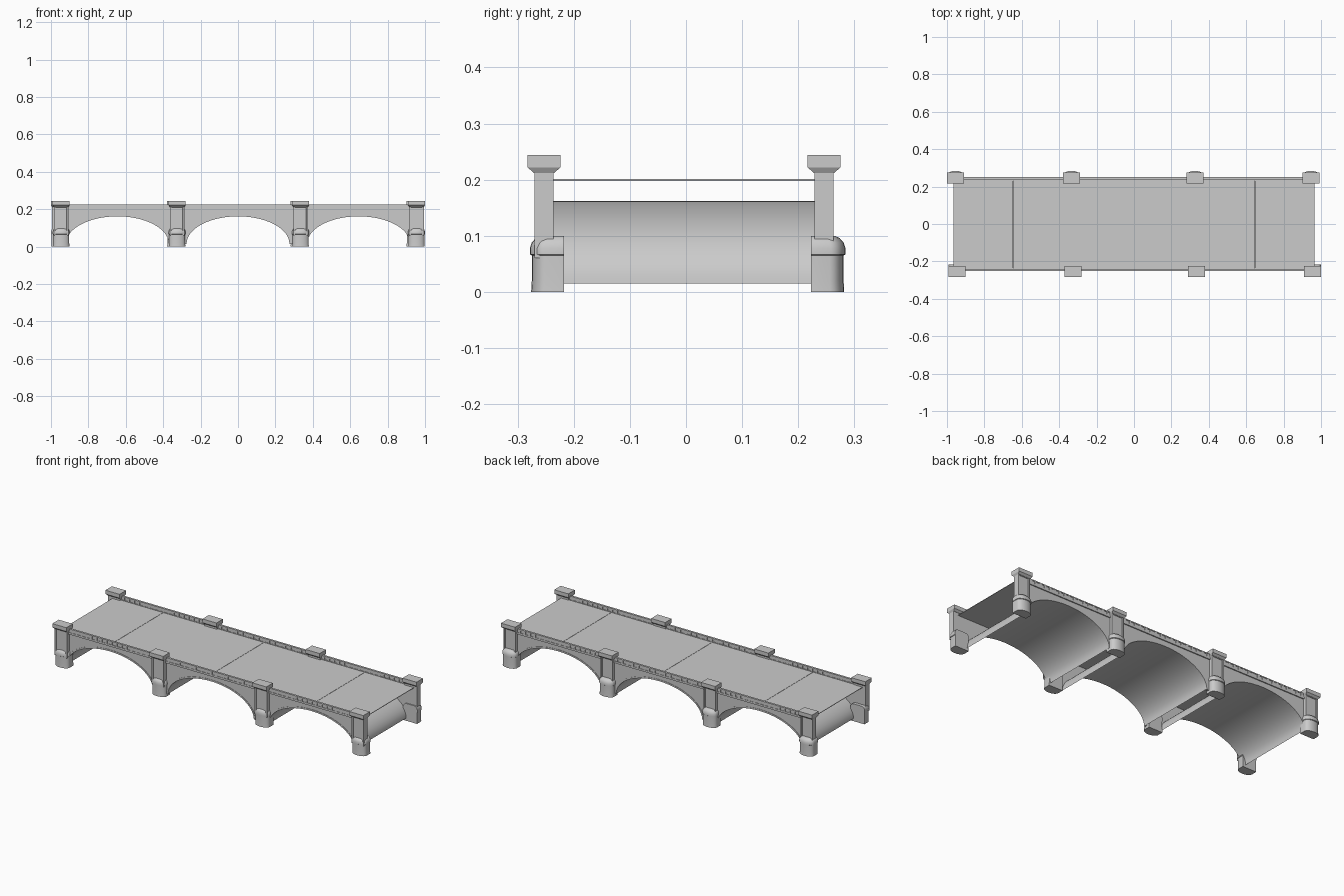
import bpy, bmesh, math

if "Cube" in bpy.data.objects:
    bpy.data.objects.remove(bpy.data.objects["Cube"])

ARCH_X = (-0.645, 0.0, 0.645)     # arch centres
SPAN, SPRING, CROWN = 0.275, 0.015, 0.162
DECK_Z = 0.2
PIERS_X = (-0.95, -0.33, 0.33, 0.95)


def finish(name, bm, smooth=None):
    bmesh.ops.recalc_face_normals(bm, faces=bm.faces)
    me = bpy.data.meshes.new(name)
    bm.to_mesh(me)
    bm.free()
    ob = bpy.data.objects.new(name, me)
    bpy.context.collection.objects.link(ob)
    if smooth:
        bpy.ops.object.select_all(action='DESELECT')
        ob.select_set(True)
        bpy.context.view_layer.objects.active = ob
        bpy.ops.object.shade_smooth_by_angle(angle=math.radians(smooth))
    return ob


def loft(bm, rings, caps=True, closed=True):
    vr = [[bm.verts.new(p) for p in r] for r in rings]
    n = len(vr[0])
    for a, b in zip(vr, vr[1:]):
        for i in range(n if closed else n - 1):
            j = (i + 1) % n
            bm.faces.new((a[i], a[j], b[j], b[i]))
    if caps:
        bm.faces.new(vr[0])
        bm.faces.new(vr[-1])


def rect(cx, cy, hx, hy, z):
    return [(cx - hx, cy - hy, z), (cx + hx, cy - hy, z),
            (cx + hx, cy + hy, z), (cx - hx, cy + hy, z)]


def box(bm, x0, x1, y0, y1, z0, z1):
    c = ((x0 + x1) / 2, (y0 + y1) / 2, (x1 - x0) / 2, (y1 - y0) / 2)
    loft(bm, [rect(*c, z0), rect(*c, z1)])


def arch(cx, grow=0.0, n=28):
    return [(cx - (SPAN + grow) * math.cos(math.pi * i / n),
             SPRING + (CROWN - SPRING + grow) * math.sin(math.pi * i / n))
            for i in range(n + 1)]


# Deck plates, separated by expansion seams
seams = (-0.965, -0.645, 0.0, 0.645, 0.965)
bm = bmesh.new()
for a, b in zip(seams, seams[1:]):
    box(bm, a + 0.0008, b - 0.0008, -0.245, 0.243, DECK_Z - 0.002, DECK_Z + 0.001)
finish("deck", bm)

# Arch barrels: open curved sheets
for k, cx in enumerate(ARCH_X):
    bm = bmesh.new()
    p = arch(cx)
    loft(bm, [[(x, -0.24, z) for x, z in p], [(x, 0.235, z) for x, z in p]],
         caps=False, closed=False)
    finish(f"arch_barrel_{k}", bm, 40)


def side(label, shift, out, y_in, y_out):
    """One long side of the bridge; out is -1 for front, +1 for back."""
    piers = [x + shift for x in PIERS_X]
    for k, cx in enumerate(ARCH_X):
        x0, x1 = piers[k], piers[k + 1]
        # Spandrel wall above the arch
        bm = bmesh.new()
        prof = [(x0, SPRING)] + arch(cx) + [(x1, SPRING)]
        loft(bm, [[(x, y_in, z), (x, y_out, z), (x, y_out, DECK_Z), (x, y_in, DECK_Z)]
                  for x, z in prof])
        finish(f"{label}_spandrel_{k}", bm)
        # Raised ring round the arch edge
        bm = bmesh.new()
        ya, yb = y_out - 0.001 * out, y_out + 0.002 * out
        loft(bm, [[(x, ya, z), (x, yb, z), (u, yb, w), (u, ya, w)]
                  for (x, z), (u, w) in zip(arch(cx), arch(cx, 0.009))])
        finish(f"{label}_arch_ring_{k}", bm)
        # Parapet: core, rails and repeated blocks
        bm = bmesh.new()
        yc = y_out
        box(bm, x0, x1, yc - 0.003, yc + 0.003, 0.195, 0.222)
        box(bm, x0, x1, yc - 0.006, yc + 0.006, 0.193, 0.204)
        box(bm, x0, x1, yc - 0.006, yc + 0.006, 0.219, 0.225)
        n = 17
        step = (x1 - x0 - 0.08) / n
        for i in range(n):
            bx = x0 + 0.04 + (i + 0.5) * step
            box(bm, bx - 0.006, bx + 0.006, yc - 0.0055, yc + 0.0055, 0.203, 0.22)
        finish(f"{label}_parapet_{k}", bm)

    for k, px in enumerate(piers):
        sy = -0.253 if out < 0 else 0.246       # shaft axis
        dy = -0.246 if out < 0 else 0.252       # foot axis
        # Rounded foot with half dome
        n = 10

        def foot_ring(s, z):
            r = [(px + 0.044 * s, dy - out * 0.029, z)]
            for i in range(n + 1):
                t = math.pi * i / n
                r.append((px + 0.044 * s * math.cos(t),
                          dy + out * (-0.029 + (0.034 + 0.025 * math.sin(t)) * s), z))
            return r + [(px - 0.044 * s, dy - out * 0.029, z)]
        bm = bmesh.new()
        loft(bm, [foot_ring(s, z) for s, z in
                  ((1, 0), (0.98, 0.02), (0.98, 0.065), (1.04, 0.067), (1.04, 0.078),
                   (0.98, 0.088), (0.86, 0.096), (0.7, 0.1))])
        finish(f"{label}_pier_foot_{k}", bm, 35)
        # Shaft with recessed panel on the outer face
        bm = bmesh.new()
        box(bm, px - 0.039, px + 0.039, sy - 0.017, sy + 0.017, 0.06, 0.22)
        bmesh.ops.recalc_face_normals(bm, faces=bm.faces)
        face = [f for f in bm.faces if f.normal.y * out > 0.9]
        bmesh.ops.inset_region(bm, faces=face, thickness=0.012)
        bmesh.ops.inset_region(bm, faces=face, thickness=0.002, depth=-0.005)
        finish(f"{label}_pier_shaft_{k}", bm)
        # Flared capstone
        bm = bmesh.new()
        loft(bm, [rect(px, sy, hx, hy, z) for hx, hy, z in
                  ((0.039, 0.018, 0.212), (0.045, 0.0295, 0.222), (0.045, 0.0295, 0.244))])
        finish(f"{label}_pier_cap_{k}", bm)


side("front", 0.0045, -1, -0.236, -0.246)
side("back", -0.0045, 1, 0.231, 0.244)
